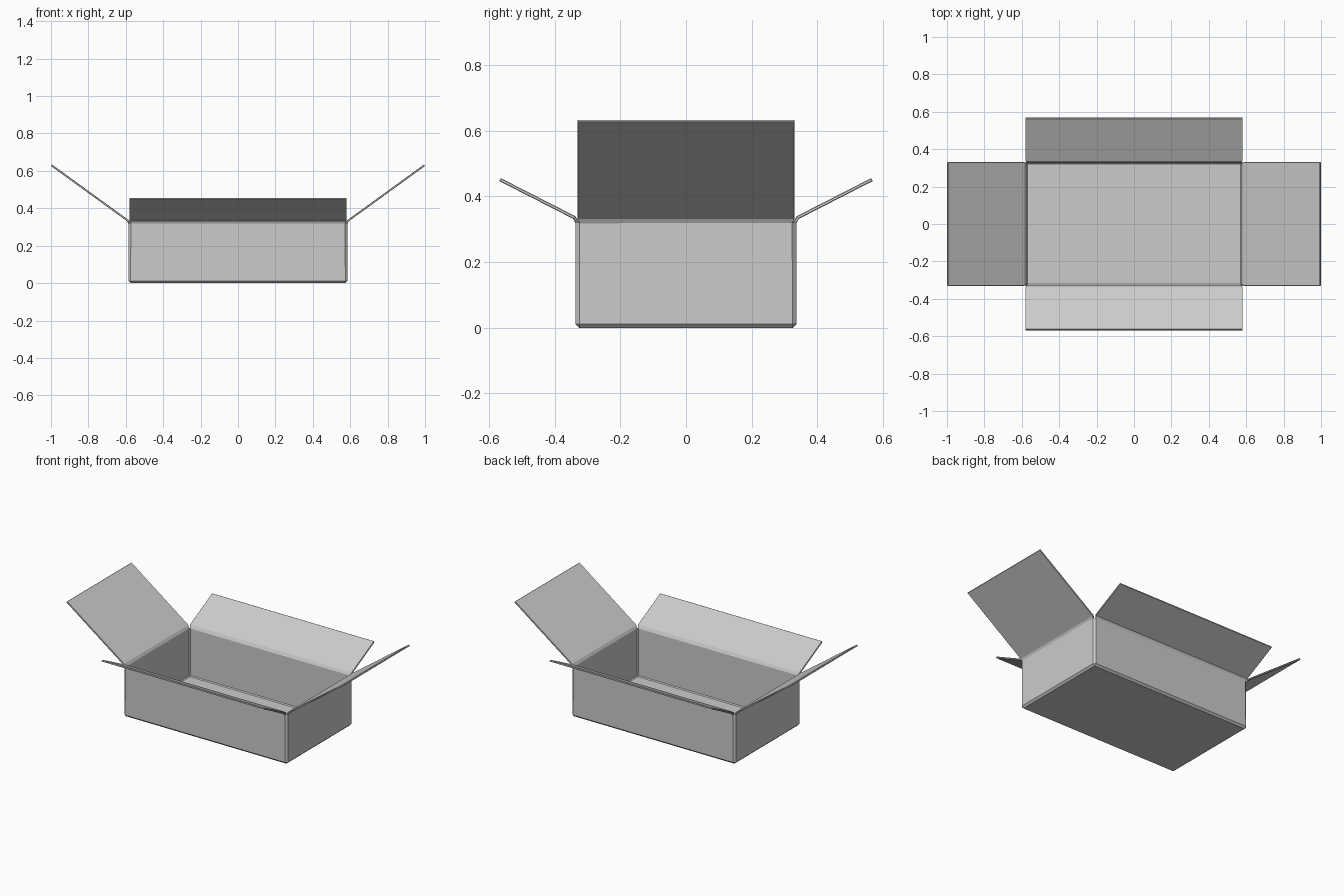
import bpy, bmesh

if "Cube" in bpy.data.objects:
    bpy.data.objects.remove(bpy.data.objects["Cube"])

HX, HY = 0.586, 0.337      # outer half sizes of the box
C = 0.012                  # chamfer along the folds
FOLD_Z = 0.32              # where the flaps begin to fold
THICK = 0.010              # cardboard thickness

bm = bmesh.new()


def octagon(z):
    """Rectangle with chamfered corners, counter-clockwise from the front edge."""
    pts = [(-HX + C, -HY), (HX - C, -HY), (HX, -HY + C), (HX, HY - C),
           (HX - C, HY), (-HX + C, HY), (-HX, HY - C), (-HX, -HY + C)]
    return [bm.verts.new((x, y, z)) for x, y in pts]


# Floor, with its folded edge and corner triangles
floor = [bm.verts.new((sx * (HX - C), sy * (HY - C), 0))
         for sx, sy in [(-1, -1), (1, -1), (1, 1), (-1, 1)]]
low, high = octagon(C), octagon(FOLD_Z)
bm.faces.new(floor[::-1])
for i in range(4):
    a, b = low[2 * i], low[2 * i + 1]
    j = (i + 1) % 4
    bm.faces.new((floor[i], floor[j], b, a))
    bm.faces.new((floor[j], low[(2 * i + 2) % 8], b))

# Walls and chamfered corners
for i in range(8):
    j = (i + 1) % 8
    bm.faces.new((low[i], low[j], high[j], high[i]))


def flap(a, b, axis, profile, half_width):
    """Extend a wall's top edge outward along (distance, height) points."""
    for dist, z in profile:
        new = []
        for v in (a, b):
            co = v.co.copy()
            co[axis] = dist if co[axis] > 0 else -dist
            co[1 - axis] = half_width if co[1 - axis] > 0 else -half_width
            co.z = z
            new.append(bm.verts.new(co))
        bm.faces.new((a, b, new[1], new[0]))
        a, b = new


# Four open flaps: long ones front and back, steep ones at the ends
for i in range(4):
    a, b = high[2 * i], high[2 * i + 1]
    if i % 2 == 0:
        flap(a, b, 1, [(HY + 0.007, 0.332), (0.569, 0.447)], HX - 0.005)
    else:
        flap(a, b, 0, [(HX + 0.007, 0.331), (1.0, 0.626)], HY - 0.006)

bm.normal_update()
mesh = bpy.data.meshes.new("carton")
bm.to_mesh(mesh)
bm.free()
carton = bpy.data.objects.new("open_carton", mesh)
bpy.context.collection.objects.link(carton)

# Cardboard thickness and slightly softened cut edges
solid = carton.modifiers.new("thickness", 'SOLIDIFY')
solid.thickness = THICK
solid.offset = -1
solid.use_even_offset = True
bevel = carton.modifiers.new("cut_edges", 'BEVEL')
bevel.width = 0.002
bevel.segments = 1
bevel.limit_method = 'ANGLE'
bevel.angle_limit = 1.2
